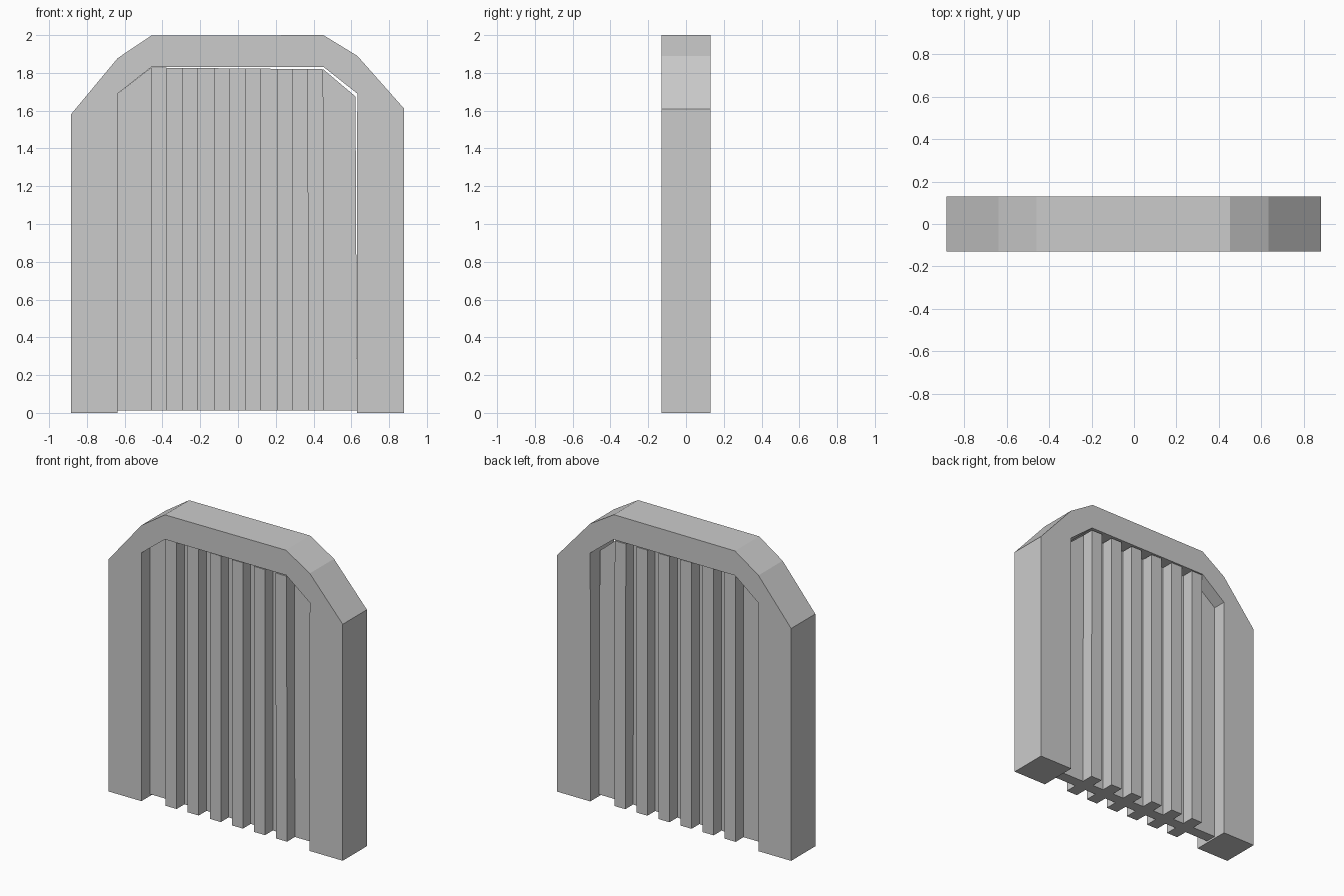
import bpy
import bmesh

if "Cube" in bpy.data.objects:
    bpy.data.objects.remove(bpy.data.objects["Cube"])


def finish(name, bm):
    bmesh.ops.remove_doubles(bm, verts=bm.verts, dist=1e-5)
    bmesh.ops.recalc_face_normals(bm, faces=bm.faces)
    mesh = bpy.data.meshes.new(name)
    bm.to_mesh(mesh)
    bm.free()
    obj = bpy.data.objects.new(name, mesh)
    bpy.context.collection.objects.link(obj)
    return obj


def add_face(bm, points):
    bm.faces.new([bm.verts.new(p) for p in points])


# Arched frame: segments between matching outer and inner outlines
DEPTH = 0.13
outer = [(-.883, 0), (-.883, 1.582), (-.637, 1.878), (-.46, 1.997),
         (.452, 2), (.632, 1.89), (.88, 1.61), (.88, 0)]
inner = [(-.637, 0), (-.637, 1.4), (-.637, 1.69), (-.46, 1.83),
         (.455, 1.83), (.632, 1.69), (.63, 1.4), (.63, 0)]
bm = bmesh.new()
for i in range(len(outer) - 1):
    a, b, c, d = outer[i], outer[i + 1], inner[i + 1], inner[i]
    for y in (-DEPTH, DEPTH):
        add_face(bm, [(x, y, z) for x, z in (a, b, c, d)])
    for p, q in ((a, b), (c, d)):
        add_face(bm, [(p[0], -DEPTH, p[1]), (q[0], -DEPTH, q[1]),
                      (q[0], DEPTH, q[1]), (p[0], DEPTH, p[1])])
# Feet of the two jambs
for p, q in ((outer[0], inner[0]), (outer[-1], inner[-1])):
    add_face(bm, [(p[0], -DEPTH, 0), (q[0], -DEPTH, 0),
                  (q[0], DEPTH, 0), (p[0], DEPTH, 0)])
finish("arched_frame", bm)

# Ribbed door: a thin core with raised battens on both sides
CORE, RIB, BOTTOM = 0.038, 0.122, 0.013
step = 0.915 / 11
xs = [-.637] + [-.46 + step * i for i in range(12)] + [.63]
tops = [1.69] + [1.828 - 0.0008 * i for i in range(12)] + [1.675]
cells = []
for i in range(13):
    cells.append((i, -CORE, CORE))
    if i % 2:
        cells += [(i, -RIB, -CORE), (i, CORE, RIB)]


def corners(cell):
    i, y0, y1 = cell
    return [(i, y0), (i + 1, y0), (i + 1, y1), (i, y1)]


def low(p):
    return (xs[p[0]], p[1], BOTTOM)


def high(p):
    # The right jamb edge leans in slightly, leaving a narrow gap
    lean = 0.008 if p[0] == 13 else 0.004 if p[0] > 10 else 0
    return (xs[p[0]] - lean, p[1], tops[p[0]])


edges = set()
for cell in cells:
    c = corners(cell)
    edges.update(zip(c, c[1:] + c[:1]))
bm = bmesh.new()
for cell in cells:
    c = corners(cell)
    add_face(bm, [low(p) for p in c])
    add_face(bm, [high(p) for p in c])
for p, q in sorted(edges):
    if (q, p) not in edges:
        add_face(bm, [low(p), low(q), high(q), high(p)])
finish("ribbed_door", bm)
